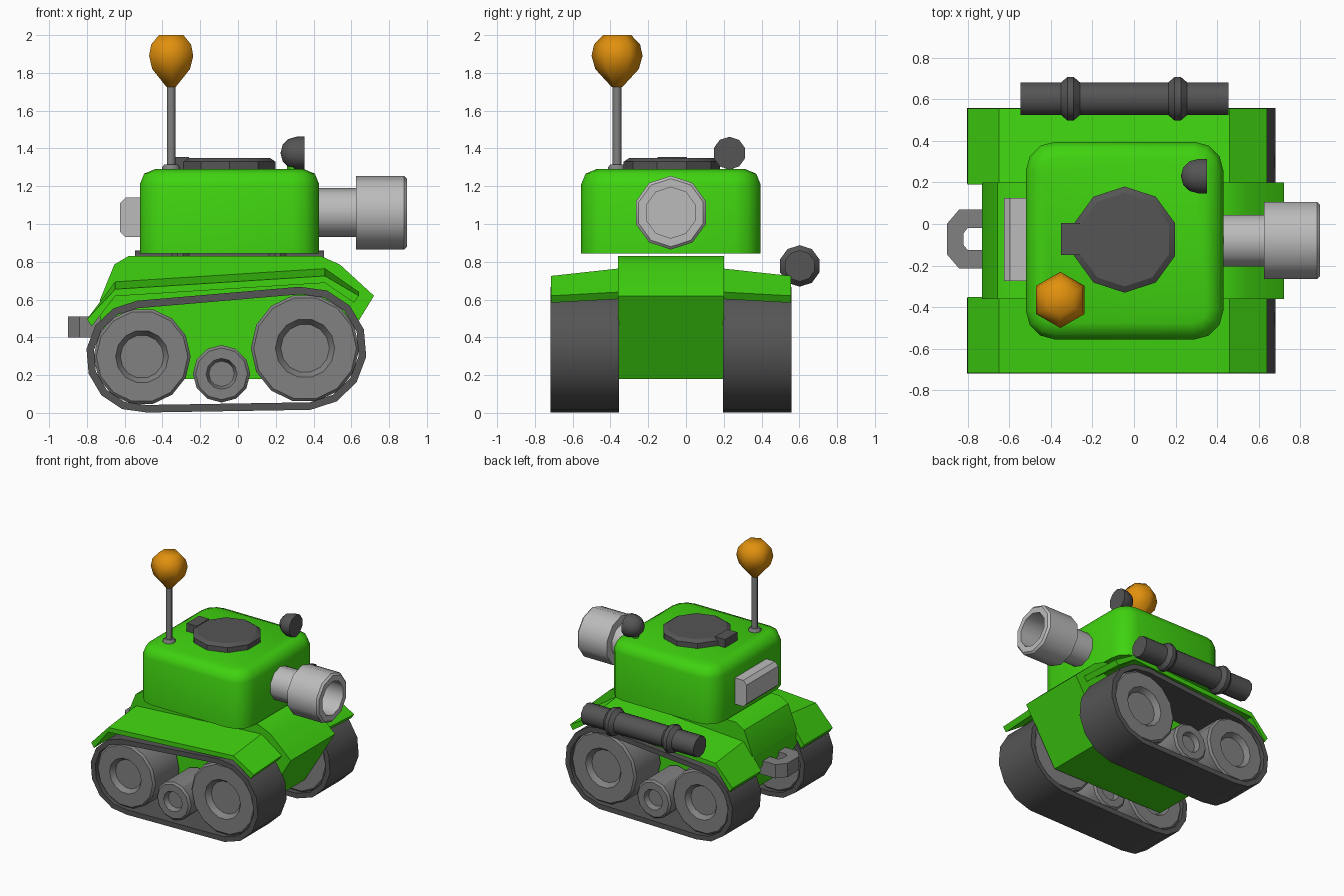
import bpy, bmesh
from math import pi, cos, sin, radians
from mathutils import Matrix, Vector

if "Cube" in bpy.data.objects:
    bpy.data.objects.remove(bpy.data.objects["Cube"])

CY = -0.08  # centre line of the vehicle in y


def material(name, rgb):
    m = bpy.data.materials.new(name)
    m.diffuse_color = (*rgb, 1)
    m.use_nodes = True
    m.node_tree.nodes["Principled BSDF"].inputs["Base Color"].default_value = m.diffuse_color
    return m


GREEN = material("green", (0.05, 0.65, 0.005))
ORANGE = material("orange", (0.75, 0.28, 0.004))
DARK = material("dark_grey", (0.09, 0.09, 0.09))
MID = material("mid_grey", (0.22, 0.22, 0.22))
LIGHT = material("light_grey", (0.5, 0.5, 0.5))


def finish(name, bm, mat, smooth=35):
    bmesh.ops.remove_doubles(bm, verts=bm.verts, dist=1e-5)
    bmesh.ops.recalc_face_normals(bm, faces=bm.faces)
    me = bpy.data.meshes.new(name)
    bm.to_mesh(me)
    bm.free()
    me.materials.append(mat)
    ob = bpy.data.objects.new(name, me)
    bpy.context.collection.objects.link(ob)
    if smooth:
        bpy.ops.object.select_all(action='DESELECT')
        ob.select_set(True)
        bpy.context.view_layer.objects.active = ob
        bpy.ops.object.shade_smooth_by_angle(angle=radians(smooth))
    return ob


def loft(name, rings, mat, closed=False, smooth=35):
    """Skin a list of equal-length rings; cap the ends unless closed."""
    bm = bmesh.new()
    vs = [[bm.verts.new(p) for p in r] for r in rings]
    n = len(vs[0])
    pairs = list(zip(vs, vs[1:])) + ([(vs[-1], vs[0])] if closed else [])
    for a, b in pairs:
        for i in range(n):
            j = (i + 1) % n
            bm.faces.new((a[i], a[j], b[j], b[i]))
    if not closed:
        bm.faces.new(vs[0])
        bm.faces.new(vs[-1])
    return finish(name, bm, mat, smooth)


AXES = {'X': Matrix.Rotation(pi / 2, 3, 'Y'),
        'Y': Matrix.Rotation(-pi / 2, 3, 'X'),
        'Z': Matrix.Identity(3)}


def lathe(name, profile, n, axis, loc, mat, phase=0.0, smooth=40):
    """Turn (radius, distance) points round an axis through loc."""
    rings = []
    for r, t in profile:
        ring = [Vector((r * cos(phase + 2 * pi * i / n),
                        r * sin(phase + 2 * pi * i / n), t)) for i in range(n)]
        rings.append([AXES[axis] @ p + Vector(loc) for p in ring])
    return loft(name, rings, mat, smooth=smooth)


def box(name, x, y, z, mat):
    ring = [(x[0], y[0]), (x[1], y[0]), (x[1], y[1]), (x[0], y[1])]
    return loft(name, [[(*p, h) for p in ring] for h in z], mat, smooth=0)


# Hull: side profile extruded across the middle
hull = [(-0.55, 0.18), (0.45, 0.18), (0.72, 0.62), (0.54, 0.785), (0.44, 0.83),
        (-0.58, 0.83), (-0.655, 0.785), (-0.73, 0.6), (-0.73, 0.48)]
loft("hull", [[(x, y, z) for x, z in hull] for y in (-0.36, 0.20)], GREEN)

# Turret: box with rounded corners and softened top
bm = bmesh.new()
bmesh.ops.create_cube(bm, size=1)
bmesh.ops.scale(bm, vec=(0.95, 0.95, 0.445), verts=bm.verts)
bmesh.ops.translate(bm, vec=(-0.045, CY, 1.0675), verts=bm.verts)
upright = [e for e in bm.edges if abs(e.verts[0].co.z - e.verts[1].co.z) > 0.1]
bmesh.ops.bevel(bm, geom=upright, offset=0.14, segments=3, profile=0.5, affect='EDGES')
rim = [e for e in bm.edges if all(v.co.z > 1.28 for v in e.verts)]
bmesh.ops.bevel(bm, geom=rim, offset=0.08, segments=2, profile=0.5, affect='EDGES')
finish("turret", bm, GREEN, 50)

# Gun barrel with wide hollow muzzle
lathe("gun_barrel", [(0.13, 0.40), (0.13, 0.625), (0.195, 0.625), (0.195, 0.88),
                     (0.18, 0.895), (0.135, 0.895), (0.135, 0.68)],
      10, 'X', (0, CY, 1.06), LIGHT)

# Box on the back of the turret, outer edges chamfered
back = [(-0.50, 0.93), (-0.595, 0.93), (-0.625, 0.96), (-0.625, 1.11),
        (-0.595, 1.14), (-0.50, 1.14)]
loft("rear_box", [[(x, y, z) for x, z in back] for y in (-0.275, 0.125)], LIGHT)

# Hatch and hinge
lathe("hatch", [(0.255, 1.27), (0.255, 1.33), (0.225, 1.35)], 10, 'Z',
      (-0.045, -0.075, 0), DARK, phase=pi / 2, smooth=30)
box("hatch_hinge", (-0.35, -0.26), (-0.15, 0.005), (1.27, 1.355), DARK)

# Antenna with ball tip
ANT = (-0.354, -0.365, 0)
lathe("antenna_base", [(0.048, 1.26), (0.048, 1.30), (0.036, 1.315)], 8, 'Z', ANT, MID)
lathe("antenna_rod", [(0.023, 1.29), (0.023, 1.75)], 8, 'Z', ANT, MID, smooth=60)
lathe("antenna_ball", [(0.028, 1.725), (0.115, 1.82), (0.135, 1.89),
                       (0.122, 1.95), (0.075, 2.0)],
      6, 'Z', ANT, ORANGE, phase=pi / 2, smooth=65)

# Headlamp: half dome facing forward on a short stem
lathe("headlamp", [(0, 0.225), (0.045, 0.237), (0.075, 0.267), (0.087, 0.31), (0.087, 0.352)],
      10, 'X', (0, 0.23, 1.375), DARK, smooth=50)
lathe("headlamp_stem", [(0.025, 1.26), (0.025, 1.33)], 6, 'Z', (0.285, 0.23, 0), GREEN)

# Exhaust pipe with two clamps along the +y side
bands = []
for c in (-0.305, 0.21):
    bands += [(0.083, c - 0.045), (0.11, c - 0.015), (0.11, c + 0.015), (0.083, c + 0.045)]
lathe("side_pipe", [(0.083, -0.545)] + bands + [(0.083, 0.455)],
      10, 'X', (0, 0.602, 0.778), DARK)

# Towing loop at the rear
loop = [(-0.70, 0.07), (-0.84, 0.07), (-0.90, 0.0), (-0.90, -0.145), (-0.84, -0.215),
        (-0.70, -0.215), (-0.70, -0.125), (-0.80, -0.125), (-0.82, -0.10),
        (-0.82, -0.045), (-0.80, -0.02), (-0.70, -0.02)]
loft("tow_loop", [[(x, y, z) for x, y in loop] for z in (0.40, 0.51)], MID)

# Running gear, once per side
REAR, FRONT = (-0.508, 0.298), (0.355, 0.342)   # wheel centres (x, z)
R_REAR, R_FRONT, BELT = 0.257, 0.287, 0.04
fender = [(-0.80, 0.495, 0.495), (-0.65, 0.655, 0.695),
          (0.46, 0.725, 0.765), (0.64, 0.62, 0.64)]  # x, outer z, inner z


def belt_path(extra):
    pts = []
    for (cx, cz), r, start in ((REAR, R_REAR, 95), (FRONT, R_FRONT, -85)):
        for i in range(8):
            a = radians(start + i * 180 / 7)
            pts.append((cx + (r + extra) * cos(a), cz + (r + extra) * sin(a)))
    return pts


for side, s in (("left", -1), ("right", 1)):
    def Y(d):
        return CY + s * d

    # Track belt
    rings = [[(xo, Y(0.275), zo), (xo, Y(0.638), zo), (xi, Y(0.638), zi), (xi, Y(0.275), zi)]
             for (xo, zo), (xi, zi) in zip(belt_path(BELT), belt_path(0))]
    loft(side + "_track", rings, DARK, closed=True)

    # Wheels with dished hubs
    for part, (cx, cz), r, hub, n in (("rear_wheel", REAR, R_REAR, 0.14, 14),
                                      ("front_wheel", FRONT, R_FRONT, 0.157, 14),
                                      ("small_wheel", (-0.087, 0.207), 0.152, 0.082, 12)):
        half = [(0, 0.125), (hub * 0.82, 0.125), (hub, 0.165), (r - 0.015, 0.165), (r, 0.15)]
        prof = [(a, -t) for a, t in half] + half[::-1]
        lathe(side + "_" + part, prof, n, 'Y', (cx, Y(0.455), cz), MID, smooth=30)

    # Fender plate sloping down to the outside
    rings = [[(x, Y(0.635), zo), (x, Y(0.27), zi),
              (x - dx, Y(0.27), zi - 0.037), (x - dx, Y(0.635), zo - 0.037)]
             for (x, zo, zi), dx in zip(fender, (-0.025, 0, 0, 0.025))]
    loft(side + "_fender", rings, GREEN, smooth=20)
